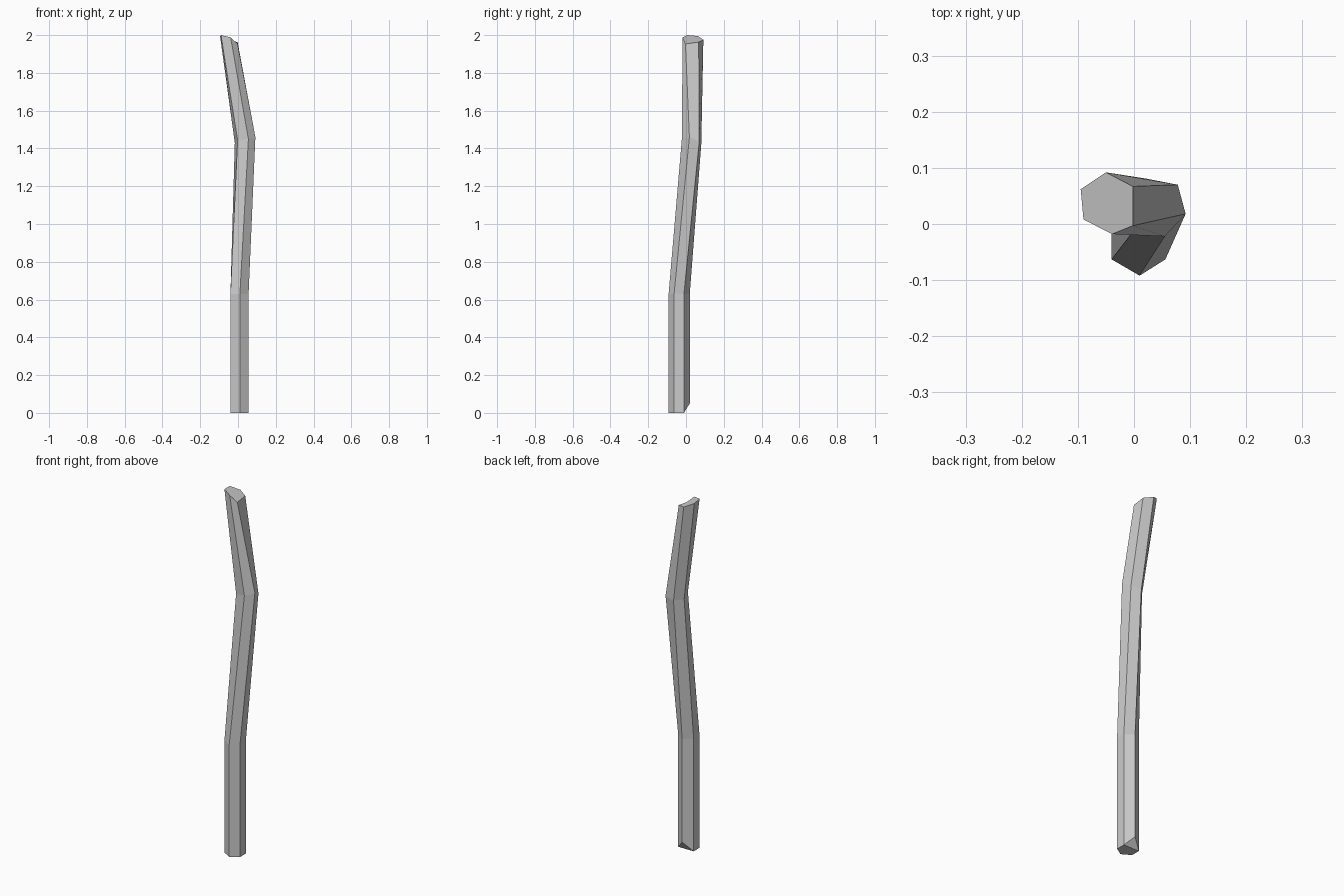
import bpy
import bmesh

if "Cube" in bpy.data.objects:
    bpy.data.objects.remove(bpy.data.objects["Cube"])

# Six-sided bent pole: four rings, same vertex order (front, then counter-clockwise)
hexagon = [(0.01, -0.092), (0.056, -0.063), (0.056, -0.011),
           (0.01, 0.02), (-0.04, -0.011), (-0.04, -0.063)]
foot = [(x, y, 0.05 if i == 3 else 0.0) for i, (x, y) in enumerate(hexagon)]
lower_bend = [(x, y, 0.63) for x, y in hexagon]
upper_bend = [(0.055, -0.022, 1.45), (0.092, 0.018, 1.46), (0.078, 0.07, 1.435),
              (0.021, 0.081, 1.425), (-0.017, 0.041, 1.43), (-0.002, -0.014, 1.445)]
tip = [(-0.039, -0.018, 1.988), (-0.002, -0.003, 1.953), (-0.002, 0.067, 1.963),
       (-0.05, 0.092, 1.975), (-0.095, 0.062, 1.995), (-0.09, 0.008, 2.0)]

bm = bmesh.new()
rings = [[bm.verts.new(p) for p in ring] for ring in (foot, lower_bend, upper_bend, tip)]

# Side faces between neighbouring rings
for a, b in zip(rings, rings[1:]):
    for i in range(6):
        j = (i + 1) % 6
        bm.faces.new((a[i], a[j], b[j], b[i]))

# Flat foot with a chamfered back corner, and the uneven tip
f = rings[0]
bm.faces.new((f[0], f[5], f[4], f[2], f[1]))
bm.faces.new((f[4], f[3], f[2]))
bm.faces.new(rings[-1])
bmesh.ops.recalc_face_normals(bm, faces=bm.faces)

mesh = bpy.data.meshes.new("bent_pole")
bm.to_mesh(mesh)
bm.free()
bpy.context.collection.objects.link(bpy.data.objects.new("bent_pole", mesh))
